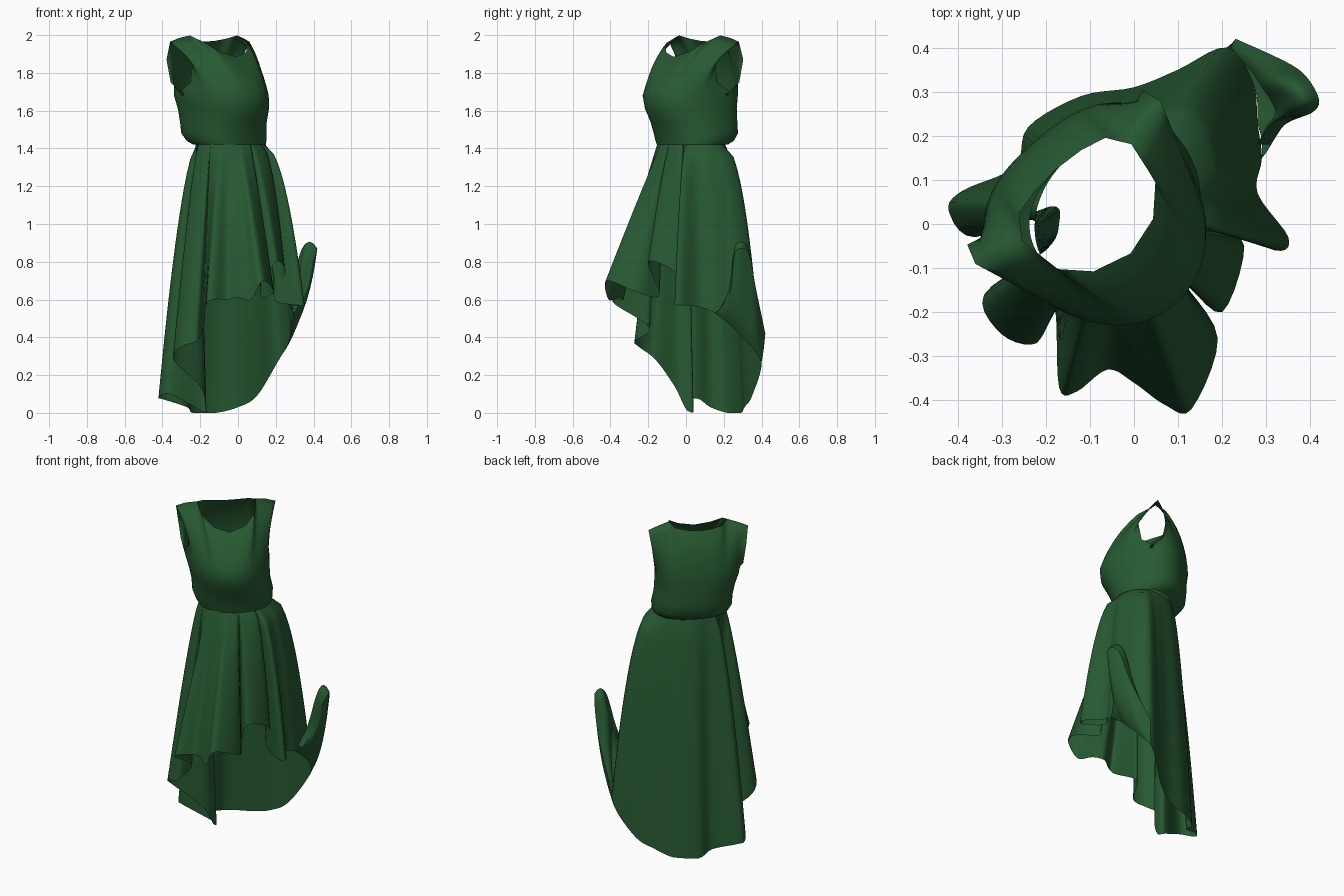
import bpy, bmesh, math
from mathutils import Vector

if "Cube" in bpy.data.objects:
    bpy.data.objects.remove(bpy.data.objects["Cube"])

green = bpy.data.materials.new("dark green cloth")
green.diffuse_color = (0.02, 0.1, 0.032, 1)
green.use_nodes = True
green.node_tree.nodes["Principled BSDF"].inputs["Base Color"].default_value = green.diffuse_color

# Body axes: the dress is turned about z. S = across the shoulders, F = forward
S, F, UP = Vector((0.75, 0.66, 0)), Vector((0.66, -0.75, 0)), Vector((0, 0, 1))


def body(u, f, z):
    return S * u + F * f + UP * z


def bezier(a, b, c, t):
    return a * (1 - t) ** 2 + b * 2 * t * (1 - t) + c * t * t


def catmull(p0, p1, p2, p3, t):
    return 0.5 * (2 * p1 + (p2 - p0) * t + (2 * p0 - 5 * p1 + 4 * p2 - p3) * t * t
                  + (3 * p1 - p0 - 3 * p2 + p3) * t ** 3)


def loft(name, columns, closed):
    """Skin a list of columns (each a list of points) with quads."""
    bm = bmesh.new()
    vs = [[bm.verts.new(p) for p in col] for col in columns]
    n = len(vs)
    for i in range(n if closed else n - 1):
        a, b = vs[i], vs[(i + 1) % n]
        for j in range(len(a) - 1):
            bm.faces.new((a[j], b[j], b[j + 1], a[j + 1]))
    bmesh.ops.remove_doubles(bm, verts=bm.verts, dist=0.0005)
    me = bpy.data.meshes.new(name)
    bm.to_mesh(me)
    bm.free()
    me.materials.append(green)
    ob = bpy.data.objects.new(name, me)
    bpy.context.collection.objects.link(ob)
    for p in me.polygons:
        p.use_smooth = True
    return ob


# ---- Bodice: rings (z, half width, front, back), then panels up to the rim
rings = [(1.42, 0.20, 0.115, -0.21), (1.44, 0.215, 0.12, -0.25), (1.48, 0.225, 0.13, -0.28),
         (1.54, 0.22, 0.155, -0.285), (1.61, 0.225, 0.19, -0.285), (1.68, 0.235, 0.198, -0.29)]
strap = [(0.28, -0.17, 1.965), (0.225, -0.16, 1.985), (0.165, -0.14, 1.998)]
front_rim = [(0.238, -0.14, 1.70), (0.225, -0.07, 1.75), (0.225, -0.05, 1.86)] + strap + [
    (0.15, -0.04, 1.96), (0.09, 0.02, 1.91), (0, 0.045, 1.885)]
back_rim = [(0.238, -0.14, 1.70), (0.25, -0.20, 1.75), (0.265, -0.215, 1.87)] + strap + [
    (0.13, -0.19, 1.98), (0.07, -0.205, 1.97), (0, -0.21, 1.965)]


def panel(rim, back):
    cols, sub = [], 3
    pts = [Vector(p) for p in rim]
    full = pts + [Vector((-p.x, p.y, p.z)) for p in reversed(pts[:-1])]
    n = (len(full) - 1) * sub
    power = 0.8 if back else 0.95       # the back is squarer than the front
    for i in range(n + 1):
        k = min(i // sub, len(full) - 2)
        top = full[k].lerp(full[k + 1], i / sub - k)
        ang = math.pi * i / n
        c, s = math.cos(ang), abs(math.sin(ang))
        col = []
        for z, a, fr, bk in rings:
            side = (fr + bk) / 2 - 0.08 * (z - 1.42) / 0.26
            reach = (bk if back else fr) - side
            shift = -0.012 - 0.036 * (z - 1.42) / 0.26
            col.append(body(shift + a * math.copysign(abs(c) ** power, c),
                            side + reach * s ** power, z))
        start = col[-1]
        end = body(top.x - 0.05, top.y, top.z)
        ctrl = start.lerp(end, 0.08 if back else 0.28)
        ctrl.z = start.z + (end.z - start.z) * 0.62
        col += [bezier(start, ctrl, end, t / 7) for t in range(1, 8)]
        cols.append(col)
    return cols


f_cols, b_cols = panel(front_rim, False), panel(back_rim, True)
loft("bodice", f_cols + b_cols[::-1], True)

# ---- Skirt: short in front, long behind, with hanging tube folds along the hem
hem = [Vector(p) for p in [
    (0.10, 0.35, 0.09), (0.0, 0.31, 0.03), (-0.12, 0.29, 0.0), (-0.24, 0.22, 0.0),
    (-0.27, 0.13, 0.03), (-0.39, 0.075, 0.07), (-0.42, 0.03, 0.08), (-0.36, -0.03, 0.1),
    (-0.19, 0.04, 0.01), (-0.17, 0.0, 0.02), (-0.20, -0.06, 0.14), (-0.34, -0.16, 0.28),
    (-0.30, -0.25, 0.35), (-0.22, -0.27, 0.38), (-0.18, -0.19, 0.45), (-0.17, -0.37, 0.57),
    (-0.13, -0.38, 0.6), (-0.06, -0.33, 0.6), (0.0, -0.36, 0.61), (0.07, -0.41, 0.6),
    (0.13, -0.42, 0.7), (0.19, -0.26, 0.64), (0.12, -0.14, 0.62), (0.20, -0.2, 0.8),
    (0.25, -0.05, 0.74), (0.19, 0.0, 0.6), (0.32, -0.06, 0.57), (0.35, -0.03, 0.57),
    (0.28, 0.07, 0.56), (0.29, 0.15, 0.53), (0.28, 0.23, 0.47), (0.27, 0.32, 0.38),
    (0.21, 0.40, 0.27)]]
cx, cy = -0.035, 0.03
angles, prev = [], None
for p in hem:
    a = math.atan2(p.y - cy, p.x - cx)
    if prev is not None:
        while a < prev - math.pi:
            a += 2 * math.pi
        while a > prev + math.pi:
            a -= 2 * math.pi
    angles.append(a)
    prev = a
angles.sort()          # columns leave the waist in order, so the cloth does not twist
N, SUB, ROWS = len(hem), 5, 18
cols = []
for i in range(N):
    a0 = angles[i]
    a1 = angles[i + 1] if i + 1 < N else angles[0] + 2 * math.pi
    for s in range(SUB):
        t = s / SUB
        h = catmull(hem[i - 1], hem[i], hem[(i + 1) % N], hem[(i + 2) % N], t)
        h.z = max(h.z, 0)
        a = a0 + (a1 - a0) * t
        d = Vector((math.cos(a), math.sin(a), 0))
        du, df = d.dot(S), d.dot(F)
        r = 1 / math.sqrt((du / 0.2) ** 2 + (df / 0.163) ** 2)
        w = body(-0.012, -0.0475, 1.42) + d * r
        # the back right flares early, the front hangs straight
        right = min(max((h.x + h.y - 0.05) / 0.35, 0), 1)
        power = 0.62 + 0.33 * min(max(-h.y - 0.05, 0) / 0.3, 1) - 0.18 * right
        col = []
        for j in range(ROWS + 1):
            v = j / ROWS
            q = w.lerp(h, v ** power)
            q.z = w.z + (h.z - w.z) * v
            col.append(q)
        cols.append(col)
loft("skirt", cols, True)

# ---- Lifted train: the back right hem caught up into a cupped fold
low = [(0.29, 0.15, 0.53), (0.29, 0.19, 0.5), (0.28, 0.23, 0.47), (0.28, 0.27, 0.43),
       (0.27, 0.32, 0.38), (0.24, 0.37, 0.32), (0.21, 0.40, 0.27)]
rim = [(0.31, 0.18, 0.55), (0.35, 0.235, 0.64), (0.40, 0.25, 0.81), (0.42, 0.28, 0.87),
       (0.39, 0.335, 0.84), (0.34, 0.37, 0.66), (0.23, 0.42, 0.42)]


def smooth_line(pts, sub=4):
    p = [Vector(q) for q in pts]
    p = [p[0]] + p + [p[-1]]
    out = [catmull(*p[i:i + 4], s / sub) for i in range(len(p) - 3) for s in range(sub)]
    return out + [p[-1]]


cols = []
for a, c in zip(smooth_line(low), smooth_line(rim)):
    ctrl = Vector((c.x * 0.7 + a.x * 0.3, (a.y + c.y) / 2, a.z + 0.25 * (c.z - a.z)))
    cols.append([bezier(a, ctrl, c, t / 8) for t in range(9)])
loft("lifted_train", cols, False)

# ---- Fold over the top of the lifted train, rolling back down to the skirt
back_in = [(0.28, 0.18, 0.55), (0.30, 0.22, 0.62), (0.32, 0.25, 0.66), (0.31, 0.28, 0.64),
           (0.29, 0.31, 0.62), (0.27, 0.34, 0.55), (0.22, 0.40, 0.42)]
cols = []
for a, c in zip(smooth_line(rim), smooth_line(back_in)):
    lift = min(max(a.z - 0.55, 0) / 0.3, 1)
    ctrl = Vector((a.x * 0.3 + c.x * 0.7, (a.y + c.y) / 2, a.z + 0.13 * lift))
    cols.append([bezier(a, ctrl, c, t / 8) for t in range(9)])
loft("train_fold", cols, False)
